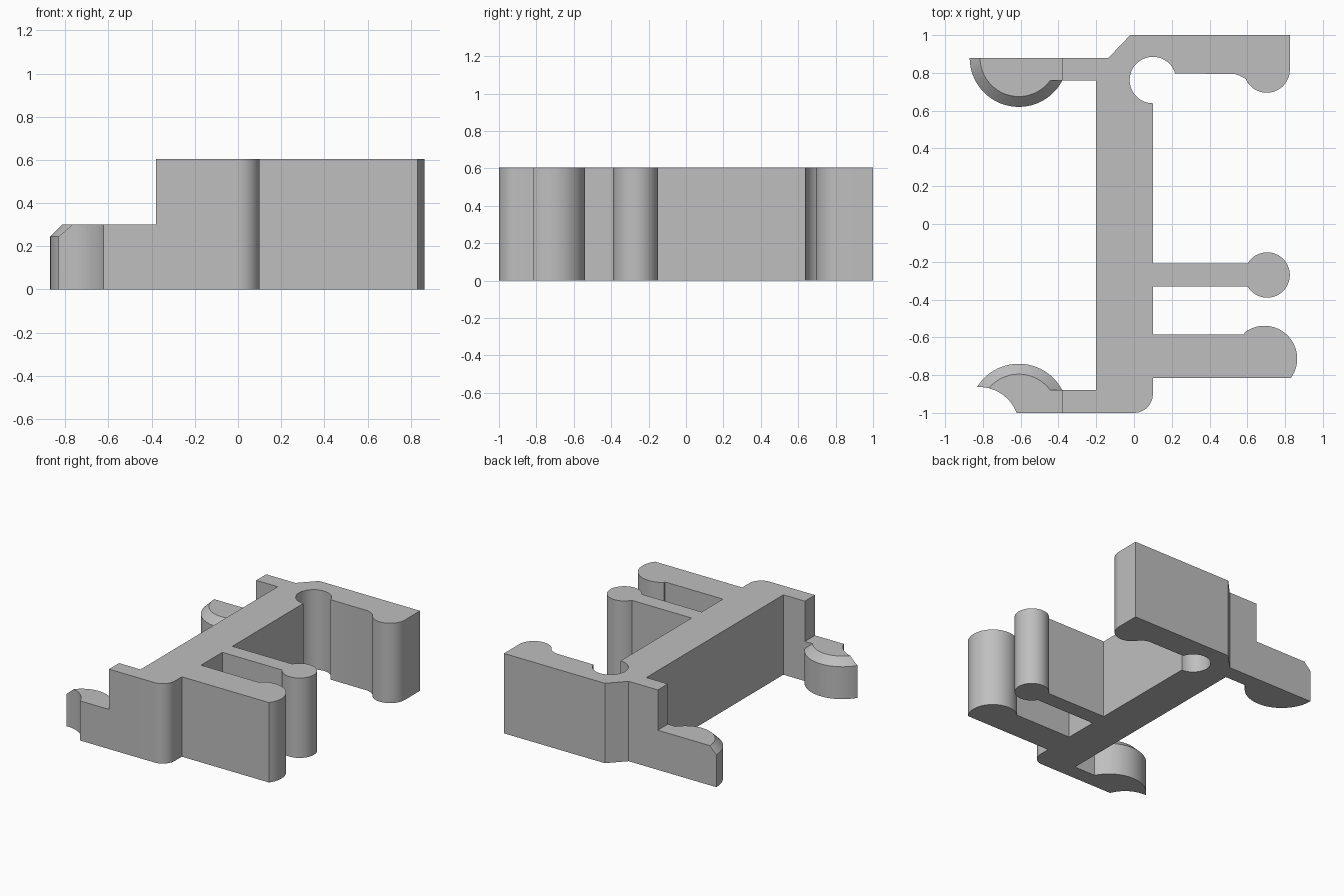
import bpy, bmesh
from math import cos, sin, radians, pi

cube = bpy.data.objects.get("Cube")
if cube:
    bpy.data.objects.remove(cube, do_unlink=True)

HEIGHT, LOW, CHAMFER = 0.605, 0.30, 0.055

grey = bpy.data.materials.new("plain grey")
grey.use_nodes = True
grey.diffuse_color = (0.52, 0.52, 0.52, 1)
grey.node_tree.nodes["Principled BSDF"].inputs["Base Color"].default_value = (0.52, 0.52, 0.52, 1)


def arc(cx, cy, r, start, end, step=6):
    """Points along an arc, angles in degrees."""
    n = max(2, round(abs(end - start) / step))
    angles = [radians(start + (end - start) * i / n) for i in range(n + 1)]
    return [(cx + r * cos(a), cy + r * sin(a)) for a in angles]


def loft(name, layers):
    """Closed solid through (z, outline) layers of equal point count."""
    bm = bmesh.new()
    rings = [[bm.verts.new((x, y, z)) for x, y in pts] for z, pts in layers]
    bm.faces.new(rings[0])
    bm.faces.new(rings[-1])
    for low, high in zip(rings, rings[1:]):
        for i in range(len(low)):
            j = (i + 1) % len(low)
            bm.faces.new((low[i], low[j], high[j], high[i]))
    bmesh.ops.recalc_face_normals(bm, faces=bm.faces)
    mesh = bpy.data.meshes.new(name)
    bm.to_mesh(mesh)
    bm.free()
    mesh.materials.append(grey)
    obj = bpy.data.objects.new(name, mesh)
    bpy.context.collection.objects.link(obj)
    return obj


def activate(obj):
    bpy.ops.object.select_all(action='DESELECT')
    obj.select_set(True)
    bpy.context.view_layer.objects.active = obj


def smooth(obj):
    activate(obj)
    bpy.ops.object.shade_smooth_by_angle(angle=radians(30))


# Full-height body: spine, arms with rounded ends, relief hole
outline = [(-0.38, -1.0)]
outline += arc(0.0, -0.9, 0.1, -90, 0)                # rounded front corner
outline += [(0.1, -0.815)]
outline += arc(0.69, -0.713, 0.174, -36, 127)         # wide front arm end
outline += [(0.585, -0.585), (0.1, -0.585), (0.1, -0.33)]
outline += arc(0.705, -0.27, 0.12, 210, 510)          # thin arm knob
outline += [(0.1, -0.21)]
outline += arc(0.1, 0.762, 0.123, 270, 16)            # relief hole
outline += [(0.53, 0.795), (0.56, 0.785)]
outline += arc(0.703, 0.817, 0.122, 204, 360)         # back arm bump
outline += [(0.825, 1.0), (-0.02, 1.0), (-0.135, 0.88), (-0.38, 0.88),
            (-0.38, 0.76), (-0.2, 0.76), (-0.2, -0.88), (-0.38, -0.88)]
smooth(loft("clip_body", [(0, outline), (HEIGHT, outline)]))


# Low half-round hooks with a chamfered rim, and their connecting bars
def hook(name, y, side):
    rim, top = (arc(-0.61, y, r, 0, 180 * side, 4) for r in (0.26, 0.26 - CHAMFER))
    obj = loft(name, [(0, rim), (LOW - CHAMFER, rim), (LOW, top)])
    bar = [(-0.5, y), (-0.38, y), (-0.38, y + 0.12 * side), (-0.5, y + 0.12 * side)]
    loft(name + "_bar", [(0, bar), (LOW, bar)])
    return obj


smooth(hook("back_hook", 0.88, -1))
front_hook = hook("front_hook", -1.0, 1)

# Concave scoop out of the front hook
scoop = arc(-0.82, -1.075, 0.212, 0, 360)[:-1]
cutter = loft("scoop_cutter", [(-0.1, scoop), (0.5, scoop)])
cutter.hide_render = True
cut = front_hook.modifiers.new("scoop", 'BOOLEAN')
cut.operation = 'DIFFERENCE'
cut.solver = 'EXACT'
cut.object = cutter
activate(front_hook)
bpy.ops.object.modifier_apply(modifier="scoop")
bpy.data.objects.remove(cutter, do_unlink=True)
smooth(front_hook)
